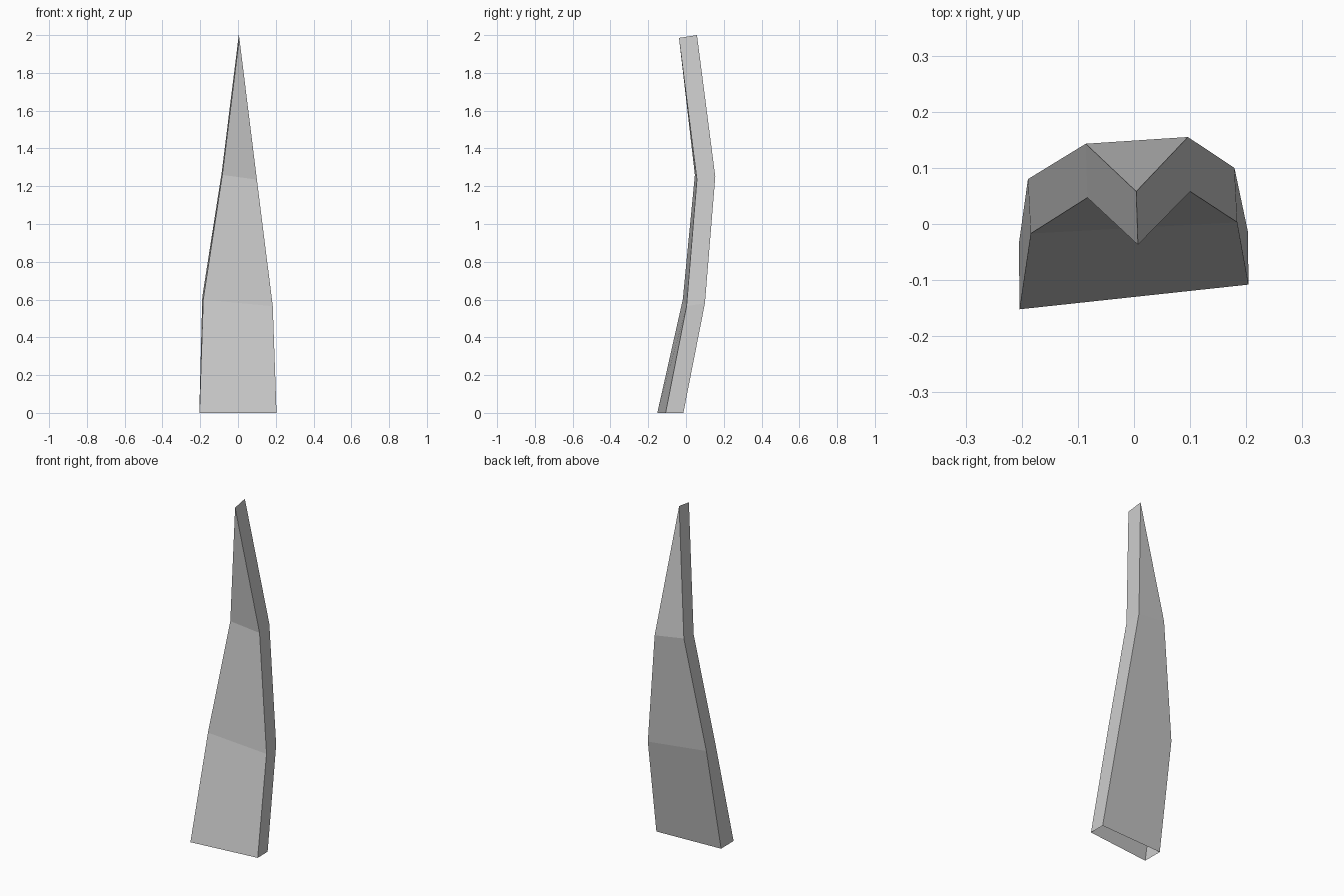
import bpy
import bmesh
from mathutils import Vector

default_cube = bpy.data.objects.get("Cube")
if default_cube:
    bpy.data.objects.remove(default_cube, do_unlink=True)


def make_material(name, colour):
    material = bpy.data.materials.new(name)
    material.use_nodes = True
    material.diffuse_color = colour
    shader = next(n for n in material.node_tree.nodes if n.type == "BSDF_PRINCIPLED")
    shader.inputs["Base Color"].default_value = colour
    return material


def build_shard(name, sections, tip, material):
    """Skin four-cornered sections upward and close them on a tip edge."""
    bm = bmesh.new()
    rings = [[bm.verts.new(Vector(p)) for p in section] for section in sections]

    # Side walls between neighbouring sections, bottom left open
    for lower, upper in zip(rings, rings[1:]):
        for i in range(4):
            j = (i + 1) % 4
            bm.faces.new((lower[i], lower[j], upper[j], upper[i]))

    # Pointed end: triangles front and back, quads on the two sides
    front_tip, back_tip = [bm.verts.new(Vector(p)) for p in tip]
    front_a, front_b, back_b, back_a = rings[-1]
    bm.faces.new((front_a, front_b, front_tip))
    bm.faces.new((front_b, back_b, back_tip, front_tip))
    bm.faces.new((back_b, back_a, back_tip))
    bm.faces.new((back_a, front_a, front_tip, back_tip))

    mesh = bpy.data.meshes.new(name)
    bm.to_mesh(mesh)
    bm.free()
    mesh.materials.append(material)
    shard = bpy.data.objects.new(name, mesh)
    bpy.context.scene.collection.objects.link(shard)
    return shard


# Corners of each section: front -x, front +x, back +x, back -x
base = [(-0.204, -0.152, 0), (0.204, -0.108, 0), (0.203, -0.014, 0), (-0.205, -0.034, 0)]
lower_bend = [(-0.184, -0.017, 0.6), (0.184, 0.003, 0.565),
              (0.179, 0.1, 0.58), (-0.189, 0.08, 0.615)]
upper_bend = [(-0.083, 0.047, 1.26), (0.1, 0.058, 1.235),
              (0.096, 0.155, 1.25), (-0.086, 0.143, 1.275)]
tip_edge = [(0.007, -0.037, 1.985), (0.004, 0.058, 2)]

grey = make_material("light grey", (0.6, 0.6, 0.6, 1))
build_shard("curved_spike", [base, lower_bend, upper_bend], tip_edge, grey)
